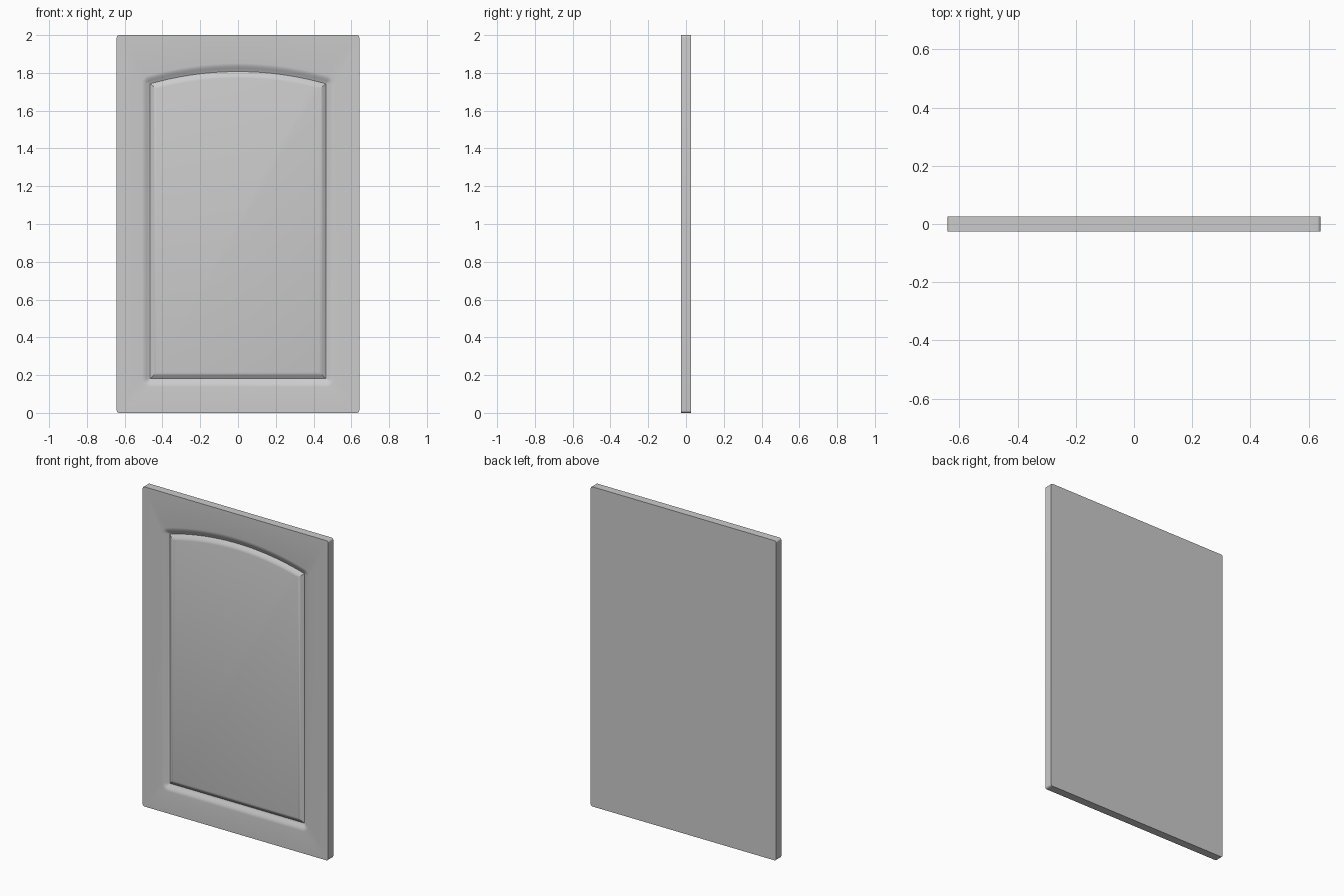
import bpy, bmesh
from math import sin, cos, asin, sqrt, pi

if "Cube" in bpy.data.objects:
    bpy.data.objects.remove(bpy.data.objects["Cube"])

HX, HEIGHT, HY = 0.642, 2.0, 0.0255      # slab half width, height, half thickness
CX, BOTTOM, PEAK, R = 0.465, 0.182, 1.807, 1.70   # groove centre line and arch radius
DEPTH = 0.018
K, M = 6, 40                             # points per corner, points along top
ARC_Z = PEAK - R
CORNER_Z = ARC_Z + sqrt(R * R - CX * CX)
THETA = asin(CX / R)


def corner(cx, cz, r, a0, a1):
    return [(cx + r * cos(a0 + (a1 - a0) * i / K), cz + r * sin(a0 + (a1 - a0) * i / K))
            for i in range(K + 1)]


def slab_outline():
    r = 0.013
    x, z = HX - r, HEIGHT - r
    pts = corner(-x, r, r, pi, 1.5 * pi) + corner(x, r, r, 1.5 * pi, 2 * pi)
    pts += corner(x, z, r, 0, pi / 2)
    pts += [(x * (1 - 2 * i / M), HEIGHT) for i in range(1, M)]
    return pts + corner(-x, z, r, pi / 2, pi)


def groove_outline(d):
    """Arched outline offset by d: rounded corners outside, mitred inside."""
    if d > 0:
        th = THETA
        pts = corner(-CX, BOTTOM, d, pi, 1.5 * pi) + corner(CX, BOTTOM, d, 1.5 * pi, 2 * pi)
        tr = corner(CX, CORNER_Z, d, 0, pi / 2 - th)
        tl = corner(-CX, CORNER_Z, d, pi / 2 + th, pi)
    else:
        x = CX + d
        th = asin(x / (R + d))
        z = ARC_Z + (R + d) * cos(th)
        pts = [(-x, BOTTOM - d)] * (K + 1) + [(x, BOTTOM - d)] * (K + 1)
        tr, tl = [(x, z)] * (K + 1), [(-x, z)] * (K + 1)
    top = []
    for i in range(1, M):
        a = th * (1 - 2 * i / M)
        top.append(((R + d) * sin(a), ARC_Z + (R + d) * cos(a)))
    return pts + tr + top + tl


# Stack of outlines: back, front edge, then the routed groove profile
loops = [(slab_outline(), HY), (slab_outline(), -HY)]
for d, f in ((0.044, 0), (0.036, 0.06), (0.027, 0.24), (0.018, 0.5), (0.009, 0.78), (0, 1),
             (-0.009, 0.66), (-0.018, 0.32), (-0.026, 0.1), (-0.034, 0)):
    loops.append((groove_outline(d), -HY + DEPTH * f))

bm = bmesh.new()
rings = [[bm.verts.new((x, y, z)) for x, z in pts] for pts, y in loops]
for a, b in zip(rings, rings[1:]):
    n = len(a)
    for i in range(n):
        j = (i + 1) % n
        bm.faces.new((a[i], a[j], b[j], b[i]))
bm.faces.new(rings[0])
bm.faces.new(rings[-1])
bmesh.ops.remove_doubles(bm, verts=bm.verts, dist=1e-5)
bmesh.ops.recalc_face_normals(bm, faces=bm.faces)

# Arched cabinet door panel
mesh = bpy.data.meshes.new("door_panel")
bm.to_mesh(mesh)
bm.free()
door = bpy.data.objects.new("door_panel", mesh)
bpy.context.collection.objects.link(door)
bpy.context.view_layer.objects.active = door
door.select_set(True)
bpy.ops.object.shade_smooth_by_angle(angle=0.5)
